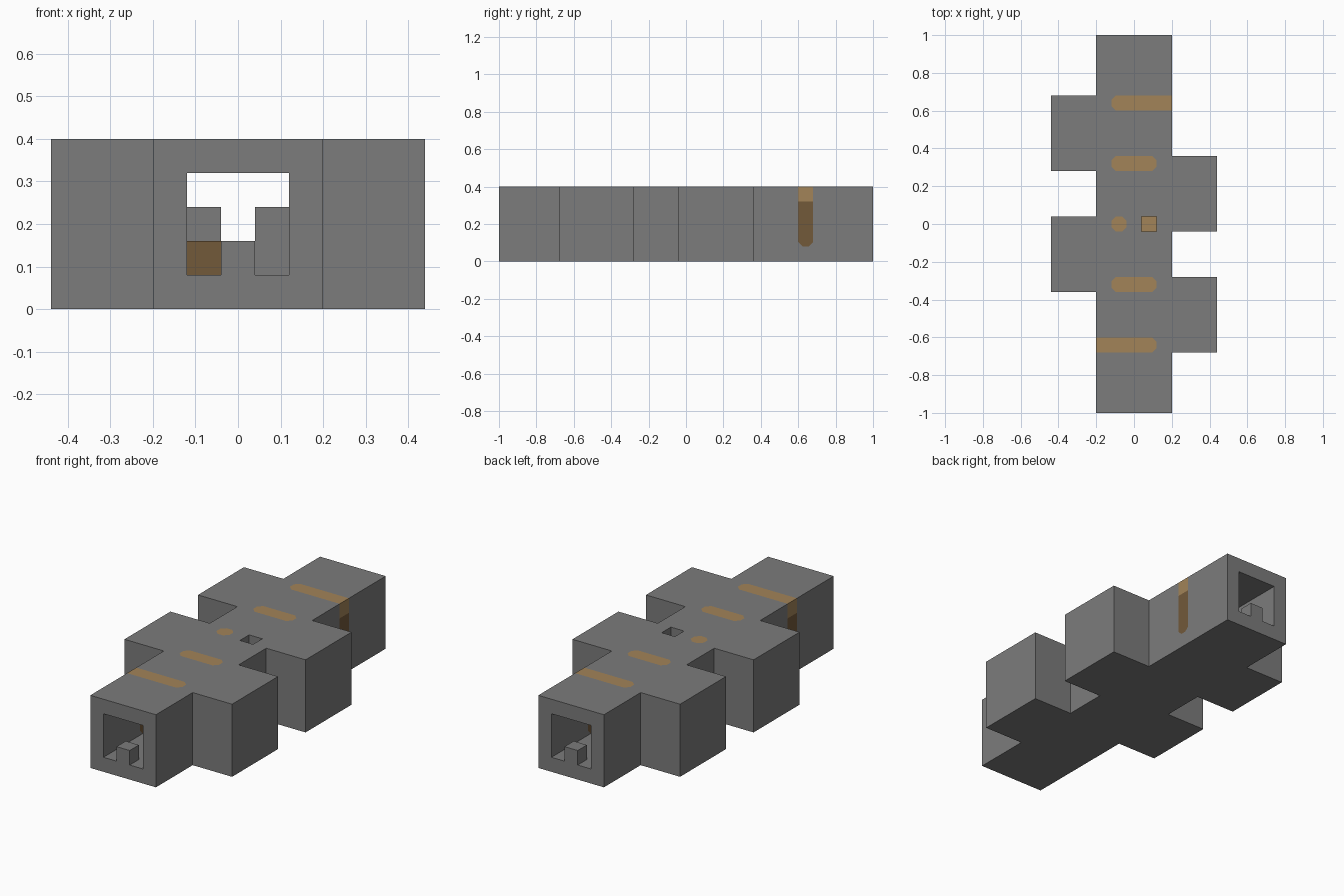
import bpy
import bmesh
from mathutils import Vector

cube = bpy.data.objects.get("Cube")
if cube:
    bpy.data.objects.remove(cube, do_unlink=True)


def material(name, rgb):
    m = bpy.data.materials.new(name)
    m.use_nodes = True
    m.diffuse_color = (*rgb, 1)
    m.node_tree.nodes["Principled BSDF"].inputs["Base Color"].default_value = (*rgb, 1)
    return m


grey = material("stone grey", (0.2, 0.2, 0.2))
tan = material("tan", (0.36, 0.23, 0.098))
brown = material("dark brown", (0.17, 0.10, 0.042))


def prism(name, points, low, high, mat, axis="z"):
    """Extrude a flat outline: (x, y) along z, or (y, z) along x."""
    def place(p, h):
        return Vector((*p, h)) if axis == "z" else Vector((h, *p))
    bm = bmesh.new()
    face = bm.faces.new([bm.verts.new(place(p, low)) for p in points])
    result = bmesh.ops.extrude_face_region(bm, geom=[face])
    moved = [v for v in result["geom"] if isinstance(v, bmesh.types.BMVert)]
    bmesh.ops.translate(bm, verts=moved, vec=place((0, 0), high - low))
    bmesh.ops.recalc_face_normals(bm, faces=bm.faces)
    mesh = bpy.data.meshes.new(name)
    bm.to_mesh(mesh)
    bm.free()
    mesh.materials.append(mat)
    obj = bpy.data.objects.new(name, mesh)
    bpy.context.collection.objects.link(obj)
    return obj


def box(name, x, y, z, mat):
    outline = [(x[0], y[0]), (x[1], y[0]), (x[1], y[1]), (x[0], y[1])]
    return prism(name, outline, *z, mat)


def slot(a, b, centre, cut_a=True, cut_b=True):
    """Bar outline, 0.08 wide, with chamfered or square ends."""
    w, c = 0.04, 0.0234
    low, high = centre - w, centre + w
    start = [(a, high - c), (a, low + c), (a + c, low)] if cut_a else [(a, high), (a, low)]
    end = [(b - c, low), (b, low + c), (b, high - c), (b - c, high)] if cut_b else [(b, low), (b, high)]
    return start + end + ([(a + c, high)] if cut_a else [])


def combine(target, other, operation):
    mod = target.modifiers.new("combine", "BOOLEAN")
    mod.operation, mod.object, mod.solver = operation, other, "EXACT"
    with bpy.context.temp_override(object=target, active_object=target,
                                   selected_objects=[target]):
        bpy.ops.object.modifier_apply(modifier=mod.name)
    bpy.data.objects.remove(other, do_unlink=True)


# Body: long bar with staggered arms, the second side being the first turned half round
side = [(0.2, -1), (0.2, -0.68), (0.44, -0.68), (0.44, -0.28), (0.2, -0.28),
        (0.2, -0.04), (0.44, -0.04), (0.44, 0.36), (0.2, 0.36), (0.2, 1)]
body = prism("body", side + [(-x, -y) for x, y in side], 0, 0.4, grey)

# Tunnel along the bar, and the open square hole in the roof
combine(body, box("tunnel_cutter", (-0.12, 0.12), (-1.1, 1.1), (0.08, 0.32), grey), "DIFFERENCE")
combine(body, box("hole_cutter", (0.04, 0.12), (-0.04, 0.04), (0.25, 0.5), grey), "DIFFERENCE")

# Key on the tunnel floor at each mouth
for y in ((-1, -0.92), (0.92, 1)):
    combine(body, box("mouth_key", (-0.04, 0.04), y, (0.04, 0.16), grey), "UNION")


def inlay(name, outline, low, high, mat, axis="z", turn=1):
    """Cut a pocket through the wall and fill it with a coloured plug."""
    outside = 0.05
    cut = (low - (outside if turn < 0 else 0.02), high + (outside if turn > 0 else 0.02))
    combine(body, prism("pocket_cutter", outline, *cut, grey, axis), "DIFFERENCE")
    prism(name, outline, low, high, mat, axis)


# Roof bars, and the bars that run over the edge and down the side
inlay("roof_dot", slot(-0.12, -0.04, 0), 0.32, 0.4, tan)
for turn, label in ((1, "back"), (-1, "front")):
    inlay(label + "_short_bar", slot(-0.12, 0.12, 0.32 * turn), 0.32, 0.4, tan)
    strip = [(y, z) for z, y in slot(0.08, 0.32, 0.64 * turn, cut_b=False)]
    low, high = sorted((0.12 * turn, 0.2 * turn))
    inlay(label + "_side_bar", strip, low, high, brown, "x", turn)
    bar = [(x * turn, y * turn) for x, y in slot(-0.12, 0.2, 0.64, cut_b=False)]
    inlay(label + "_long_bar", bar, 0.32, 0.4, tan)

# Remove leftover edges on flat faces
bm = bmesh.new()
bm.from_mesh(body.data)
bmesh.ops.remove_doubles(bm, verts=bm.verts, dist=0.0001)
bmesh.ops.dissolve_limit(bm, angle_limit=0.01, verts=bm.verts, edges=bm.edges)
bm.to_mesh(body.data)
bm.free()

# Blocks standing on the tunnel floor
box("tan_block", (0.04, 0.12), (-0.04, 0.04), (0.08, 0.16), tan)
for turn, label in ((1, "back"), (-1, "front")):
    y = 0.32 * turn
    for name, x, height, mat in (("brown_block", 0.08, 0.16, brown),
                                 ("grey_block", -0.08, 0.24, grey)):
        x *= turn
        box(label + "_" + name, (x - 0.04, x + 0.04), (y - 0.04, y + 0.04), (0.08, height), mat)
